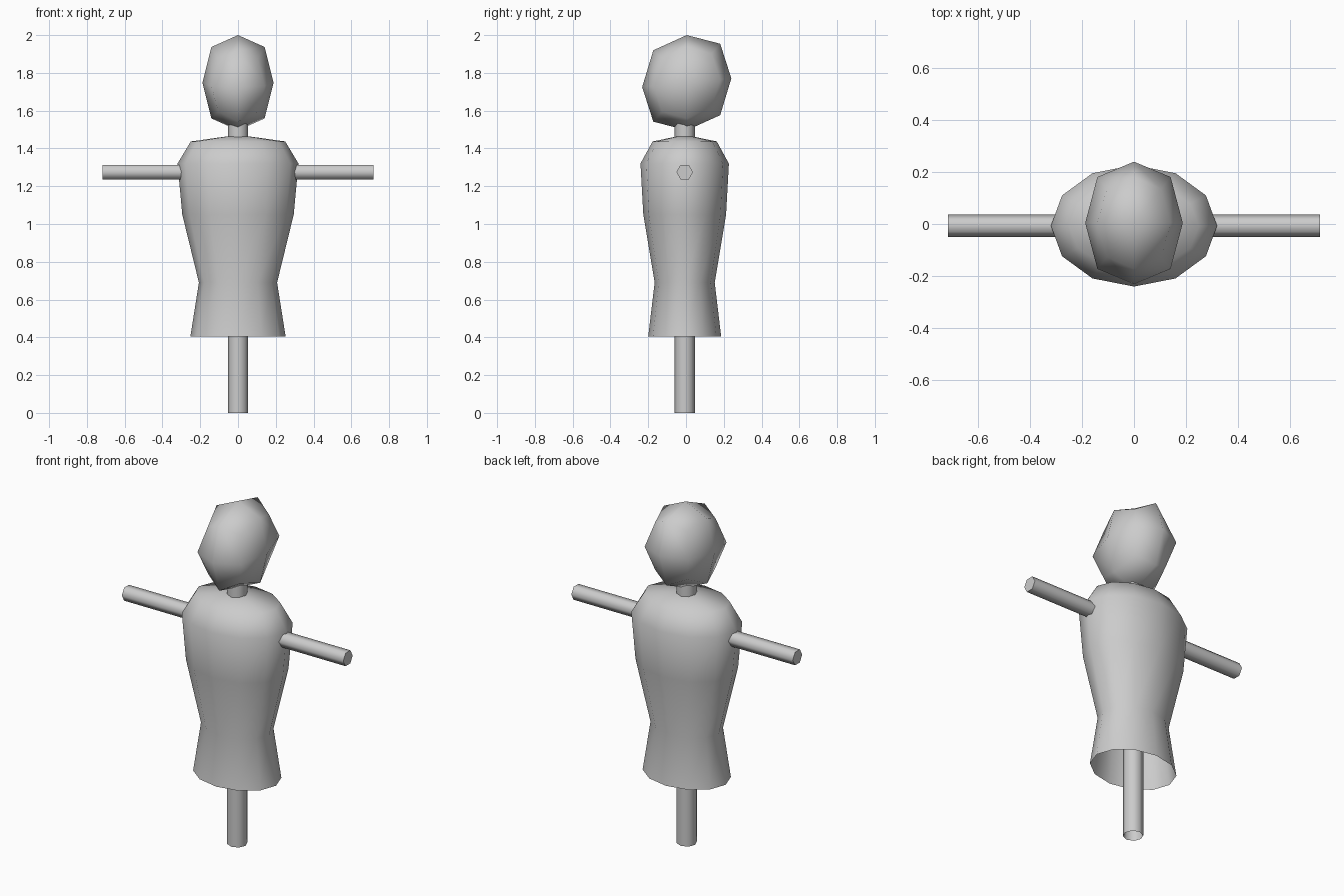
import bpy, bmesh, math
from mathutils import Matrix

if "Cube" in bpy.data.objects:
    bpy.data.objects.remove(bpy.data.objects["Cube"])

YC = -0.007  # shared centre line of post, torso and crossbar


def add_object(name, bm, angle):
    bmesh.ops.recalc_face_normals(bm, faces=bm.faces[:])
    mesh = bpy.data.meshes.new(name)
    bm.to_mesh(mesh)
    bm.free()
    ob = bpy.data.objects.new(name, mesh)
    bpy.context.collection.objects.link(ob)
    bpy.ops.object.select_all(action='DESELECT')
    bpy.context.view_layer.objects.active = ob
    ob.select_set(True)
    bpy.ops.object.shade_smooth_by_angle(angle=math.radians(angle))
    return ob


def rod(name, sides, radius, length, matrix, capped):
    bm = bmesh.new()
    bmesh.ops.create_cone(bm, cap_ends=capped, segments=sides, radius1=radius,
                          radius2=radius, depth=length, matrix=matrix)
    return add_object(name, bm, 65)


# Torso: lofted 12-sided oval rings, open at the hem, low cone on top
bm = bmesh.new()
profile = [(0.405, 0.252, 0.193), (0.69, 0.207, 0.159), (1.05, 0.295, 0.219),
           (1.32, 0.32, 0.234), (1.437, 0.25, 0.17)]  # z, x radius, y radius
rings = []
for z, rx, ry in profile:
    rings.append([bm.verts.new((rx * math.cos(i * math.tau / 12),
                                YC + ry * math.sin(i * math.tau / 12), z))
                  for i in range(12)])
for low, high in zip(rings, rings[1:]):
    for i in range(12):
        j = (i + 1) % 12
        bm.faces.new((low[i], low[j], high[j], high[i]))
apex = bm.verts.new((0, YC, 1.472))
for i in range(12):
    bm.faces.new((rings[-1][i], rings[-1][(i + 1) % 12], apex))
add_object("torso", bm, 60)

# Post: open tube from the ground up into the head
rod("post", 8, 0.054, 1.56, Matrix.Translation((0, YC, 0.78)), False)

# Crossbar: hexagonal rod with corners towards front and back
turn = Matrix.Rotation(math.pi / 2, 4, 'Y')
spin = Matrix.Rotation(math.pi / 6, 4, 'Z')
bar = rod("crossbar", 6, 0.044, 1.434, Matrix.Identity(4), True)
flat = max(v.co.x for v in bar.data.vertices) > 0.043
bar.data.transform(Matrix.Translation((0, YC, 1.275)) @ turn
                   @ (spin if flat else Matrix.Identity(4)))

# Head: leaning box rounded by one subdivision level
bm = bmesh.new()
bmesh.ops.create_cube(bm, size=2)
for v in bm.verts:
    x, y, z = v.co
    v.co = (x * 0.188, y * 0.236 + 0.004, 1.748 + z * 0.252 + y * 0.023)
head = add_object("head", bm, 180)
sub = head.modifiers.new("round", 'SUBSURF')
sub.levels = sub.render_levels = 1
sub.use_limit_surface = False
